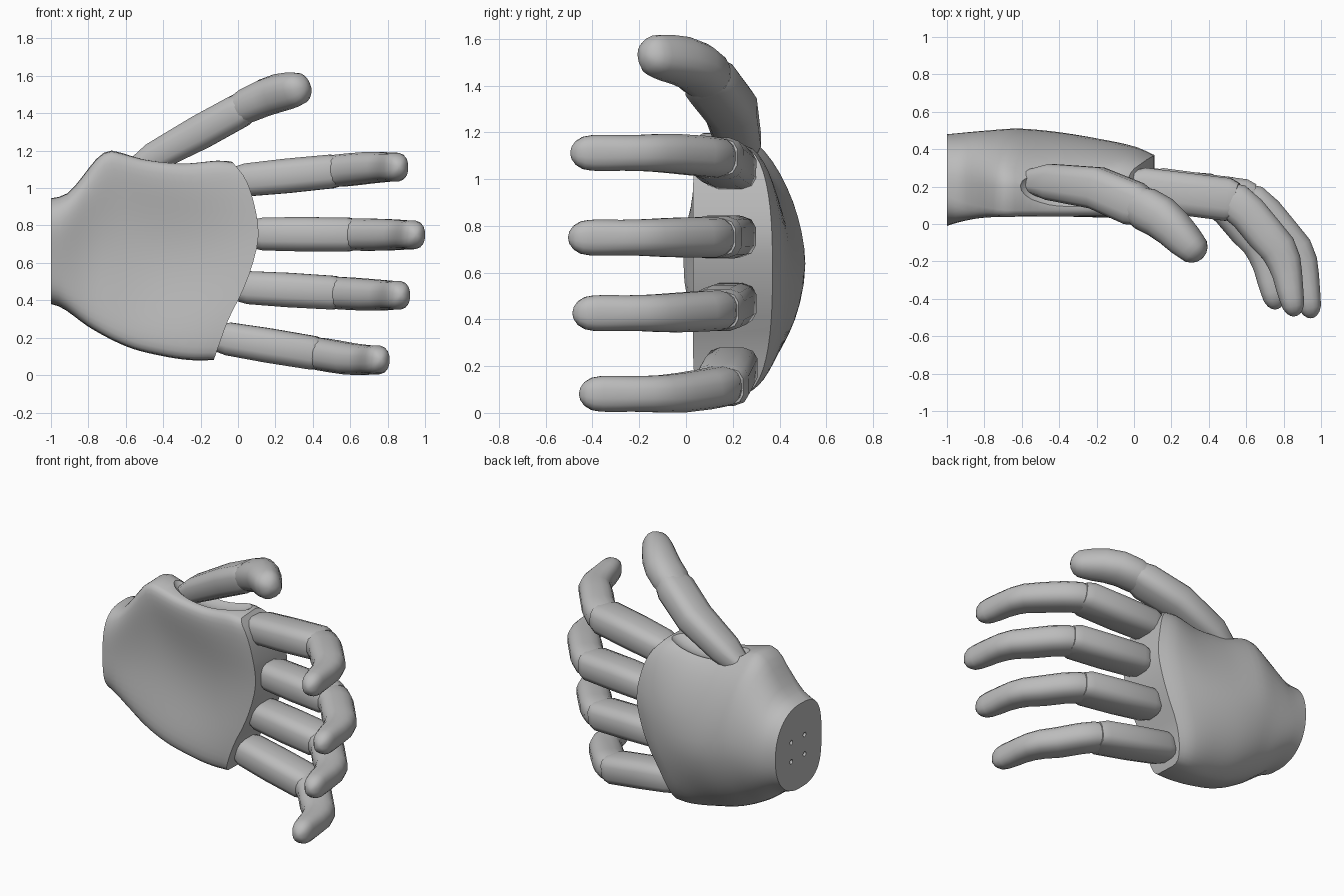
import bpy, bmesh
from math import sin, cos, pi, radians
from mathutils import Vector

cube = bpy.data.objects.get("Cube")
if cube:
    bpy.data.objects.remove(cube, do_unlink=True)

grey = bpy.data.materials.new("matte_grey")
grey.use_nodes = True
grey.diffuse_color = (0.5, 0.5, 0.5, 1)
grey.node_tree.nodes["Principled BSDF"].inputs["Base Color"].default_value = (0.5, 0.5, 0.5, 1)


def finish(name, bm, angle=35):
    """Turn a bmesh into a named, shaded object."""
    bmesh.ops.recalc_face_normals(bm, faces=bm.faces)
    mesh = bpy.data.meshes.new(name)
    bm.to_mesh(mesh)
    bm.free()
    mesh.materials.append(grey)
    ob = bpy.data.objects.new(name, mesh)
    bpy.context.collection.objects.link(ob)
    bpy.ops.object.select_all(action='DESELECT')
    ob.select_set(True)
    bpy.context.view_layer.objects.active = ob
    bpy.ops.object.shade_smooth_by_angle(angle=radians(angle))
    return ob


def bridge(bm, rings):
    """Skin consecutive closed rings with quads."""
    loops = [[bm.verts.new(p) for p in r] for r in rings]
    for a, b in zip(loops, loops[1:]):
        n = len(a)
        for i in range(n):
            bm.faces.new((a[i], a[(i + 1) % n], b[(i + 1) % n], b[i]))
    return loops


def lookup(table, t):
    """Smooth interpolation in a list of (position, value)."""
    def slope(i):
        (a, va), (b, vb) = table[max(i - 1, 0)], table[min(i + 1, len(table) - 1)]
        return (vb - va) / (b - a)
    for i, ((a, va), (b, vb)) in enumerate(zip(table, table[1:])):
        if t <= b:
            d = b - a
            s = (t - a) / d
            ease = s * s * (3 - 2 * s)
            return (va + (vb - va) * ease + d * slope(i) * s * (1 - s) ** 2
                    - d * slope(i + 1) * s * s * (1 - s))
    return table[-1][1]


def spow(v, p):
    return (1 if v >= 0 else -1) * abs(v) ** p


def limb(name, stations, ref, sides=16, power=0.85, tip=0.0, angle=35):
    """Tube through (x, y, z, half thickness, half width), with a rounded tip."""
    pts = [Vector(s[:3]) for s in stations]
    rings = []

    def ring(c, t, h, w):
        side = (ref - t * ref.dot(t)).normalized()
        out = t.cross(side)
        k = cos(pi / sides) ** power
        r = []
        for i in range(sides):
            a = 2 * pi * (i + 0.5) / sides
            r.append(c + out * spow(cos(a), power) * h / k + side * spow(sin(a), power) * w / k)
        rings.append(r)

    for i, s in enumerate(stations):
        t = (pts[min(i + 1, len(pts) - 1)] - pts[max(i - 1, 0)]).normalized()
        ring(pts[i], t, s[3], s[4])
    if tip:
        for deg in (25, 48, 68, 83):
            a = radians(deg)
            ring(pts[-1] + t * tip * sin(a), t, s[3] * cos(a), s[4] * cos(a))
    bm = bmesh.new()
    loops = bridge(bm, rings)
    bm.faces.new(loops[0])
    bm.faces.new(loops[-1])
    return finish(name, bm, angle)


# Palm shell: outline and depth as functions of the distance from the wrist
TOP = [(0, .945), (.08, .97), (.17, 1.07), (.26, 1.165), (.32, 1.2), (.4, 1.185),
       (.52, 1.155), (.72, 1.135), (.93, 1.15), (1, 1.14)]
BOTTOM = [(0, .38), (.06, .36), (.23, .25), (.46, .15), (.69, .1), (.86, .08), (1, .08)]
BACK = [(0, .48), (.2, .5), (.36, .51), (.63, .48), (.9, .42), (1, .37)]
FRONT = [(0, -.01), (.22, .025), (1, .03)]
MIDDLE = [(0, .22), (.5, .2), (1, .22)]
DOME = [(0, 2.2), (.3, 1.8), (.7, 1.8), (1, 2.6)]
EDGE = [(.08, -.13), (.3, -.05), (.45, .025), (.6, .08), (.75, .11), (.9, .09),
        (1.05, .04), (1.14, -.03)]
HALF = 24


def palm_ring(u):
    zt, zb = lookup(TOP, u), lookup(BOTTOM, u)
    yf, yb, ym = lookup(FRONT, u), lookup(BACK, u), lookup(MIDDLE, u)
    zc, hz = (zt + zb) / 2, (zt - zb) / 2
    bulge = sin(pi * u)
    mf, mb = 3 + 6 * min(1, u * 3), lookup(DOME, u)
    front, back = [], []
    for i in range(HALF + 1):
        w = sin(pi * (i / HALF - 0.5))
        hollow = bulge * (1 - w * w)
        z = zc + hz * w
        y = ym + .06 * hollow * (1 - w * w) - (ym - yf) * (1 - abs(w) ** mf) ** (1 / mf)
        front.append(Vector((-1 + u * (1 + lookup(EDGE, max(z, .08))), y, z)))
        z -= .07 * hollow
        y = ym + (yb - ym) * (1 - abs(w) ** mb) ** (1 / mb)
        back.append(Vector((-1 + u * (1 + lookup(EDGE, max(z, .08))), y, z)))
    return front + back[-2:0:-1]


bm = bmesh.new()
loops = bridge(bm, [palm_ring(i / 24) for i in range(25)])
for loop in (loops[0], loops[-1]):
    for i in range(HALF):
        quad = [loop[i], loop[i + 1], loop[-i - 1], loop[-i]]
        bm.faces.new(list(dict.fromkeys(quad)))
palm = finish("palm", bm)


def carve(target, bm):
    """Subtract a closed cutter from a part."""
    cutter = finish("cutter", bm)
    cutter.hide_render = True
    mod = target.modifiers.new("carve", 'BOOLEAN')
    mod.operation, mod.solver, mod.object = 'DIFFERENCE', 'EXACT', cutter
    bpy.ops.object.select_all(action='DESELECT')
    target.select_set(True)
    bpy.context.view_layer.objects.active = target
    bpy.ops.object.modifier_apply(modifier=mod.name)
    bpy.data.objects.remove(cutter, do_unlink=True)


# Thumb hollow
bm = bmesh.new()
bmesh.ops.create_uvsphere(bm, u_segments=32, v_segments=16, radius=1)
for v in bm.verts:
    v.co = Vector((-.31 + v.co.x * .31, .205 + v.co.y * .145, 1.22 + v.co.z * .14))
carve(palm, bm)

# Four mounting holes in the wrist face
bm = bmesh.new()
for sy in (-1, 1):
    for sz in (-1, 1):
        made = bmesh.ops.create_cone(bm, cap_ends=True, segments=12, radius1=.015,
                                     radius2=.015, depth=.04)
        for v in made["verts"]:
            x, y, z = v.co
            v.co = (-1 + z, .24 + sy * .07 + x, .655 + sz * .065 + y)
carve(palm, bm)
bpy.ops.object.shade_smooth_by_angle(angle=radians(35))

# Fingers: one shared shape, shifted and fanned out
KNUCKLE = [(-.1, .2, .085, .07), (.14, .19, .085, .07)]
LOWER = [(.09, .195, .09, .078), (.14, .19, .11, .088), (.35, .158, .114, .092),
         (.59, .125, .115, .09), (.63, .115, .1, .08)]
UPPER = [(.56, .14, .085, .075), (.63, .11, .104, .086), (.70, .05, .102, .086),
         (.79, -.06, .102, .084), (.86, -.14, .098, .08), (.892, -.21, .091, .077),
         (.91, -.28, .08, .076), (.922, -.35, .073, .077), (.934, -.41, .065, .076)]
FINGERS = {"index": (-.09, .01, 1.04, .1), "middle": (0, 0, .755, -.007),
           "ring": (-.08, .02, .47, -.06), "little": (-.19, .05, .2, -.165)}
UP = Vector((0, 0, 1))

for finger, (dx, dy, z0, slope) in FINGERS.items():
    def place(profile):
        return [(x + dx, y + dy * min(1, max(0, x)), z0 + slope * (min(x, .82) - .1), h, w)
                for x, y, h, w in profile]
    limb(finger + "_knuckle", place(KNUCKLE), UP, sides=12, power=.7)
    limb(finger + "_lower_segment", place(LOWER), UP, sides=12, power=.62, angle=40)
    limb(finger + "_fingertip", place(UPPER), UP, power=.8, tip=.095)

# Thumb
ACROSS = Vector((-.45, 0, .88))
limb("thumb_lower_segment",
     [(-.56, .23, 1.09, .06, .06), (-.45, .225, 1.165, .096, .08), (-.2, .193, 1.3, .112, .093),
      (0, .108, 1.41, .116, .092), (.05, .09, 1.437, .1, .08)],
     ACROSS, sides=12, power=.65, angle=40)
limb("thumb_tip",
     [(-.01, .112, 1.41, .095, .08), (.06, .08, 1.447, .115, .094), (.14, .037, 1.483, .113, .098),
      (.21, -.022, 1.507, .104, .1), (.27, -.085, 1.52, .094, .096), (.305, -.12, 1.526, .084, .09)],
     ACROSS, power=.85, tip=.088)
